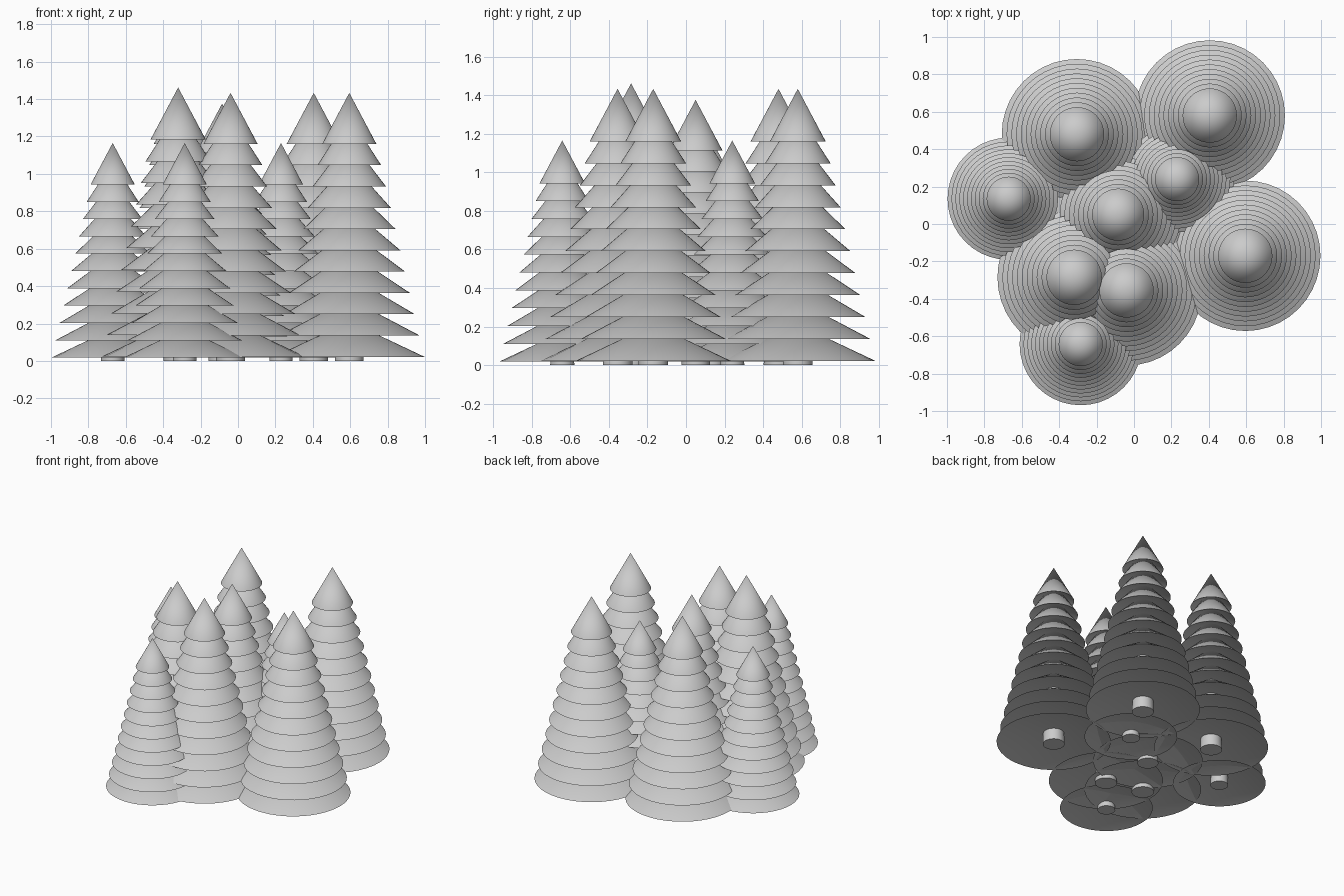
import bpy, bmesh, math

if "Cube" in bpy.data.objects:
    bpy.data.objects.remove(bpy.data.objects["Cube"])

SIDES = 40
TIERS = 11


def ring(bm, r, z):
    return [bm.verts.new((r * math.cos(2 * math.pi * i / SIDES),
                          r * math.sin(2 * math.pi * i / SIDES), z))
            for i in range(SIDES)]


def fan(bm, verts, z, flip=False):
    tip = bm.verts.new((0, 0, z))
    for i in range(SIDES):
        a, b = verts[i], verts[(i + 1) % SIDES]
        bm.faces.new((b, a, tip) if flip else (a, b, tip))


def finish(bm, name, loc):
    mesh = bpy.data.meshes.new(name)
    bm.to_mesh(mesh)
    bm.free()
    ob = bpy.data.objects.new(name, mesh)
    bpy.context.collection.objects.link(ob)
    ob.location = (loc[0], loc[1], 0)
    bpy.ops.object.select_all(action='DESELECT')
    ob.select_set(True)
    bpy.context.view_layer.objects.active = ob
    bpy.ops.object.shade_smooth_by_angle(angle=math.radians(30))
    return ob


def tree(index, x, y, s):
    # stacked branch skirts: outer cone and shallow dished underside
    bm = bmesh.new()
    for k in range(TIERS):
        t = k / (TIERS - 1)
        z = (0.022 + 1.138 * t) * s
        r = (0.402 - 0.257 * t) * s
        h = (0.19 + 0.083 * t) * s
        rim = ring(bm, r, z)
        fan(bm, rim, z + h)
        fan(bm, rim, z + 0.08 * s, flip=True)
    finish(bm, f"tree_{index}_branches", (x, y))
    # tapered trunk
    bm = bmesh.new()
    top = 1.2 * s
    low, high = ring(bm, 0.077 * s, 0), ring(bm, 0.03 * s, top)
    for i in range(SIDES):
        j = (i + 1) % SIDES
        bm.faces.new((low[i], low[j], high[j], high[i]))
    fan(bm, low, 0, flip=True)
    fan(bm, high, top)
    finish(bm, f"tree_{index}_trunk", (x, y))


# x, y, size of each tree in the grove
grove = [
    (-0.305, 0.48, 1.0), (0.405, 0.58, 1.0), (0.595, -0.17, 1.0),
    (-0.67, 0.135, 0.813), (0.23, 0.24, 0.813), (-0.085, 0.05, 0.96),
    (-0.32, -0.285, 1.02), (-0.04, -0.355, 1.0), (-0.285, -0.642, 0.813),
]
for n, (x, y, s) in enumerate(grove, 1):
    tree(n, x, y, s)
